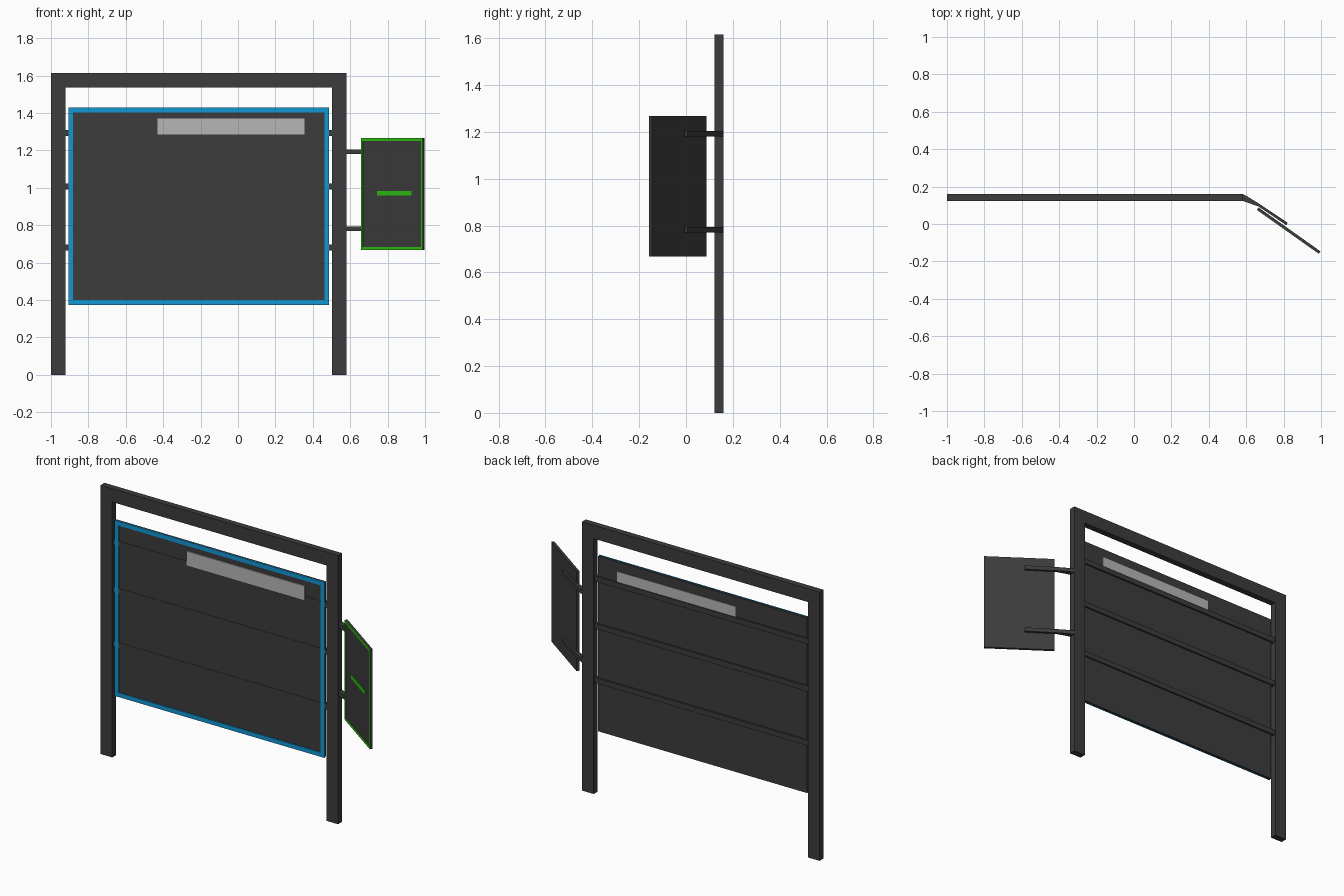
import bpy, math
from mathutils import Matrix, Vector

if "Cube" in bpy.data.objects:
    bpy.data.objects.remove(bpy.data.objects["Cube"])


def mat(name, rgb):
    m = bpy.data.materials.new(name)
    m.diffuse_color = (*rgb, 1)
    m.use_nodes = True
    m.node_tree.nodes["Principled BSDF"].inputs["Base Color"].default_value = m.diffuse_color
    return m


DARK = mat("dark grey", (0.045, 0.045, 0.045))
BLUE = mat("bright blue", (0.006, 0.31, 0.66))
GREEN = mat("bright green", (0.025, 0.52, 0.005))
LIGHT = mat("light grey", (0.47, 0.47, 0.47))


def prism(name, pts, z0, z1, material):
    """Extrude a counter-clockwise plan outline from z0 to z1."""
    n = len(pts)
    verts = [(x, y, z) for z in (z0, z1) for x, y in pts]
    faces = [list(range(n))[::-1], list(range(n, 2 * n))]
    faces += [[i, (i + 1) % n, n + (i + 1) % n, n + i] for i in range(n)]
    me = bpy.data.meshes.new(name)
    me.from_pydata(verts, [], faces)
    me.materials.append(material)
    ob = bpy.data.objects.new(name, me)
    bpy.context.collection.objects.link(ob)
    return ob


def box(name, x, y, z, material):
    pts = [(x[0], y[0]), (x[1], y[0]), (x[1], y[1]), (x[0], y[1])]
    return prism(name, pts, z[0], z[1], material)


def border(name, x, y, z, wx, wz, material):
    """Four strips around a rectangle in the xz plane."""
    zi = (z[0] + wz, z[1] - wz)
    return [box(name + "_bottom", x, y, (z[0], zi[0]), material),
            box(name + "_top", x, y, (zi[1], z[1]), material),
            box(name + "_left", (x[0], x[0] + wx), y, zi, material),
            box(name + "_right", (x[1] - wx, x[1]), y, zi, material)]


# Goal-shaped outer frame: two posts and a top beam
FY = (0.122, 0.16)
box("left_post", (-1.0, -0.922), FY, (0, 1.615), DARK)
box("right_post", (0.502, 0.58), FY, (0, 1.615), DARK)
box("top_beam", (-0.922, 0.502), FY, (1.535, 1.615), DARK)

# Main board, blue border and the cross rails carrying it
box("main_board", (-0.905, 0.485), (0.130, 0.142), (0.375, 1.427), DARK)
border("board_border", (-0.907, 0.487), (0.124, 0.130), (0.373, 1.429), 0.024, 0.026, BLUE)
for i, z in enumerate((0.682, 1.008, 1.292)):
    box(f"cross_rail_{i}", (-0.922, 0.502), (0.128, 0.152), (z - 0.016, z + 0.016), DARK)

# Light header plate, seen on both sides of the board
box("header_plate", (-0.43, 0.355), (0.123, 0.146), (1.286, 1.371), LIGHT)

# Side sign, built flat in its own frame then swung into place
L, Z = 0.405, (0.667, 1.267)
sign = [box("side_sign", (0, L), (0.002, 0.016), Z, DARK)]
sign += border("sign_border", (0, L), (0, 0.002), Z, 0.012, 0.016, GREEN)
sign.append(box("sign_stripe", (0.105, 0.33), (0, 0.002), (0.959, 0.984), GREEN))
place = Matrix.Translation(Vector((0.657, 0.075, 0))) @ Matrix.Rotation(math.radians(-35.3), 4, 'Z')
for ob in sign:
    ob.data.transform(place)

# Tapered arms from the right post to the back of the sign
ARM = [(0.57, 0.124), (0.58, 0.124), (0.665, 0.094), (0.814, -0.006), (0.822, 0.006),
       (0.66, 0.114), (0.60, 0.151), (0.58, 0.16), (0.57, 0.16)]
for name, z in (("lower_arm", 0.782), ("upper_arm", 1.192)):
    prism(name, ARM, z - 0.012, z + 0.012, DARK)
